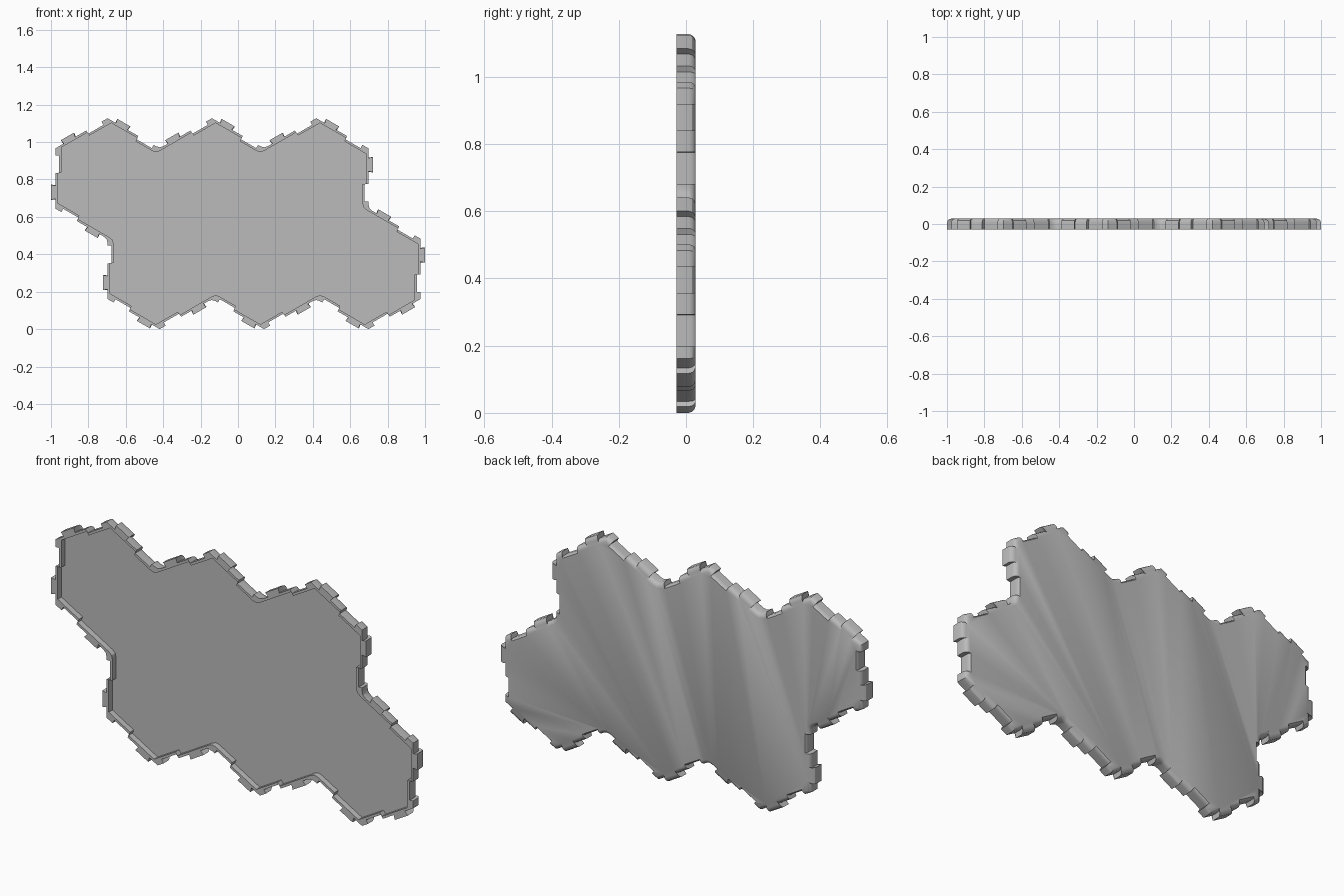
import bpy, bmesh, math
from mathutils import Vector

cube = bpy.data.objects.get("Cube")
if cube:
    bpy.data.objects.remove(cube, do_unlink=True)

# Two offset rows of three pointed-top hexagons
PITCH = 0.558
SIDE = PITCH / math.sqrt(3)
HEADINGS = [90] + [30, -30] * 3 + [-90, -30, -90] + [-150, 150] * 3 + [90, 150]

grey = bpy.data.materials.new("light_grey")
grey.use_nodes = True
grey.diffuse_color = (0.5, 0.5, 0.5, 1)
grey.node_tree.nodes["Principled BSDF"].inputs["Base Color"].default_value = (0.5, 0.5, 0.5, 1)

# Edge list of the outline: start point, direction, outward normal
edges = []
pos = Vector((-1.75 * PITCH, 2 * SIDE))
for h in HEADINGS:
    d = Vector((math.cos(math.radians(h)), math.sin(math.radians(h))))
    edges.append((pos.copy(), d, Vector((-d.y, d.x))))
    pos += d * SIDE


def corner(prev, cur, off_prev, off_cur):
    """Corner where two offset edges meet; inward corners are rounded."""
    p0, d0, n0 = prev
    p1, d1, n1 = cur
    a, b = p0 + n0 * off_prev, p1 + n1 * off_cur
    turn = d0.cross(d1)
    c = a + d0 * ((b - a).cross(d1) / turn)
    if turn < 0:
        return [c]
    s, e = c - d0 * 0.022, c + d1 * 0.022
    return [s, c * 0.5 + (s + e) * 0.25, e]


def outline(tab, base, notch, hook):
    """Every edge has a flared tab, then a notch ending in a hooked corner."""
    pts = []
    for i, edge in enumerate(edges):
        start, d, n = edge
        pts += corner(edges[i - 1], edge, hook, base)
        flare = 0.35 * (tab - base)
        steps = [(0.055, base), (0.055 - flare, tab), (0.12 + flare, tab), (0.12, base),
                 (0.19, base), (0.192, notch), (0.288, notch), (0.285, hook)]
        pts += [start + d * t + n * off for t, off in steps]
    return pts


# Rings run from the recessed floor, over the rim, to the rounded back
layers = [
    (0.000, (-0.012, -0.012, -0.032, -0.032)),
    (-0.029, (-0.012, -0.012, -0.032, -0.032)),
    (-0.029, (0.023, 0, -0.02, 0)),
    (0.008, (0.023, 0, -0.02, 0)),
    (0.018, (0.020, -0.003, -0.021, -0.003)),
    (0.025, (0.012, -0.009, -0.024, -0.009)),
    (0.029, (0.000, -0.018, -0.028, -0.018)),
]
bm = bmesh.new()
rings = [[bm.verts.new((p.x, y, p.y)) for p in outline(*offs)] for y, offs in layers]
for r0, r1 in zip(rings, rings[1:]):
    for k in range(len(r0)):
        bm.faces.new((r0[k - 1], r0[k], r1[k], r1[k - 1]))
bm.faces.new(rings[0])
bm.faces.new(rings[-1])
bmesh.ops.recalc_face_normals(bm, faces=bm.faces)
mesh = bpy.data.meshes.new("hex_tray")
bm.to_mesh(mesh)
bm.free()
mesh.materials.append(grey)
tray = bpy.data.objects.new("hex_tray", mesh)
bpy.context.collection.objects.link(tray)

# Smooth the rounded back while keeping the tab edges crisp
bpy.context.view_layer.objects.active = tray
tray.select_set(True)
bpy.ops.object.shade_smooth_by_angle(angle=math.radians(32))
